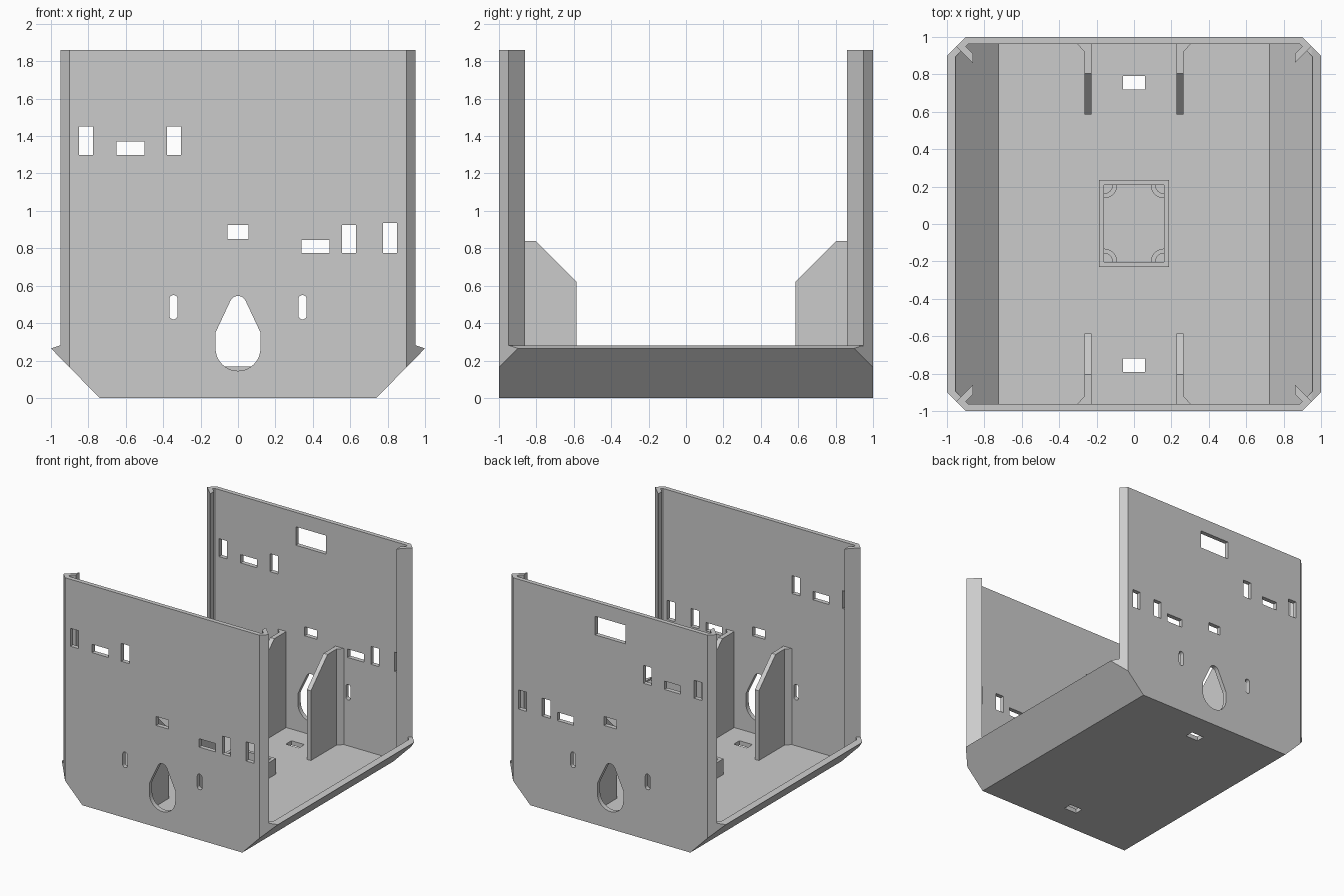
import bpy, bmesh
from math import cos, sin, radians

if "Cube" in bpy.data.objects:
    bpy.data.objects.remove(bpy.data.objects["Cube"])

grey = bpy.data.materials.new("light grey")
grey.use_nodes = True
COLOUR = (0.6, 0.6, 0.6, 1)
grey.diffuse_color = COLOUR
grey.node_tree.nodes["Principled BSDF"].inputs["Base Color"].default_value = COLOUR

T = 0.037     # sheet thickness
TOP = 1.86    # wall height


def prism(name, outlines, axis, lo, hi):
    """Extrude flat outlines along an axis into one object."""
    place = {"x": lambda a, b, d: (d, a, b),
             "y": lambda a, b, d: (a, d, b),
             "z": lambda a, b, d: (a, b, d)}[axis]
    bm = bmesh.new()
    for outline in outlines:
        ends = [[bm.verts.new(place(a, b, d)) for a, b in outline] for d in (lo, hi)]
        bm.faces.new(ends[0])
        bm.faces.new(ends[1])
        n = len(outline)
        for i in range(n):
            j = (i + 1) % n
            bm.faces.new((ends[0][i], ends[0][j], ends[1][j], ends[1][i]))
    bmesh.ops.recalc_face_normals(bm, faces=bm.faces)
    mesh = bpy.data.meshes.new(name)
    bm.to_mesh(mesh)
    bm.free()
    mesh.materials.append(grey)
    ob = bpy.data.objects.new(name, mesh)
    bpy.context.collection.objects.link(ob)
    return ob


def combine(ob, cutter, operation):
    """Apply a boolean and throw the cutter away."""
    mod = ob.modifiers.new("cut", "BOOLEAN")
    mod.operation, mod.solver, mod.object = operation, "EXACT", cutter
    graph = bpy.context.evaluated_depsgraph_get()
    mesh = bpy.data.meshes.new_from_object(ob.evaluated_get(graph))
    ob.modifiers.clear()
    ob.data = mesh
    bpy.data.objects.remove(cutter)


def rect(x0, x1, y0, y1):
    return [(x0, y0), (x1, y0), (x1, y1), (x0, y1)]


def arc(cx, cy, r, start, end, steps=10):
    angles = [radians(start + (end - start) * i / steps) for i in range(steps + 1)]
    return [(cx + r * cos(a), cy + r * sin(a)) for a in angles]


def mirrored(half):
    """Close a right-hand outline with its left-hand reflection."""
    return half + [(-a, b) for a, b in reversed(half)]


def hull():
    """Front silhouette with sloped lower sides, used to trim the walls."""
    side = [(0.74, 0), (1, 0.265), (0.95, 0.28), (0.95, TOP)]
    return prism("hull", [mirrored(side)], "y", -1.2, 1.2)


# Floor tray with sloping sides, chamfered at the corners
tray = prism("floor_tray", [[
    (-0.74, 0), (0.74, 0), (1, 0.265), (0.955, 0.28), (0.955, 0.267), (0.725, T),
    (-0.725, T), (-0.955, 0.267), (-0.955, 0.28), (-1, 0.265)]], "y", -1.1, 1.1)
octagon = mirrored([(0.92, -0.98), (1.2, -0.7), (1.2, 0.7), (0.92, 0.98)])
combine(tray, prism("corner_trim", [octagon], "z", -0.5, 1), "INTERSECT")
combine(tray, prism("floor_slots", [rect(-0.06, 0.06, s * 0.755 - 0.037, s * 0.755 + 0.037)
                                    for s in (-1, 1)], "z", -0.5, 0.5), "DIFFERENCE")

# Outlines of the openings in the front and back walls
openings = [
    rect(-0.85, -0.775, 1.30, 1.45), rect(-0.65, -0.50, 1.30, 1.37),
    rect(-0.38, -0.305, 1.30, 1.45), rect(-0.057, 0.057, 0.85, 0.925),
    rect(0.34, 0.49, 0.775, 0.845), rect(0.555, 0.63, 0.775, 0.925),
    rect(0.775, 0.85, 0.775, 0.935),
    arc(0, 0.265, 0.12, 180, 360, 20) + [(0.12, 0.35)]
    + arc(0, 0.50, 0.045, 25, 155) + [(-0.12, 0.35)]]
for sx in (-1, 1):
    openings.append(arc(sx * 0.345, 0.442, 0.022, 180, 360) + arc(sx * 0.345, 0.528, 0.022, 0, 180))

# Walls with chamfered ends and inward diagonal lips
wall_half = [(0.885, 1 - T), (0.899, 0.949), (0.862, 0.912), (0.862, 0.862),
             (0.95, 0.95), (0.9, 1)]
for name, s in (("front", -1), ("back", 1)):
    wall = prism(name + "_wall", [mirrored([(x, s * y) for x, y in wall_half])], "z", 0, TOP)
    combine(wall, hull(), "INTERSECT")
    combine(wall, prism("openings", openings, "y", -1.3, 1.3), "DIFFERENCE")
    if s > 0:
        combine(wall, prism("window", [rect(-0.14, 0.14, 1.585, 1.74)], "y", 0.5, 1.3), "DIFFERENCE")

    # Low corner pieces closing the tray against the wall
    corner = [(0.9, 1), (1, 0.9), (1 - T, 0.885), (0.885, 1 - T)]
    corners = prism(name + "_corners", [[(m * x, s * y) for x, y in corner] for m in (-1, 1)],
                    "z", 0, 0.28)
    combine(corners, hull(), "INTERSECT")

    # Support ribs with a bevelled foot against the wall
    rib = [(0.98, 0.02), (0.98, 0.84), (0.805, 0.84), (0.585, 0.62), (0.585, 0.02)]
    foot = [(0.25, 0.98), (0.305, 0.98), (0.305, 0.963), (0.265, 0.922), (0.25, 0.922)]
    for side, m in (("left", 1), ("right", -1)):
        prism(f"{name}_{side}_rib", [[(s * y, z) for y, z in rib]], "x", m * 0.228, m * 0.265)
        prism(f"{name}_{side}_rib_foot", [[(m * x, s * y) for x, y in foot]], "z", 0.02, 0.84)

# Open box in the middle of the floor
box = prism("centre_box", [rect(-0.187, 0.187, -0.23, 0.235)], "z", 0.02, 0.168)
combine(box, prism("box_cavity", [rect(-0.16, 0.16, -0.202, 0.208)], "z", T, 0.5), "DIFFERENCE")

# Quarter-ring bosses in the box corners
bosses = []
for cx, cy, a in ((-0.16, -0.202, 0), (0.16, -0.202, 90), (0.16, 0.208, 180), (-0.16, 0.208, 270)):
    bosses.append(arc(cx, cy, 0.07, a, a + 90) + arc(cx, cy, 0.045, a + 90, a))
prism("box_bosses", bosses, "z", 0.02, 0.13)
